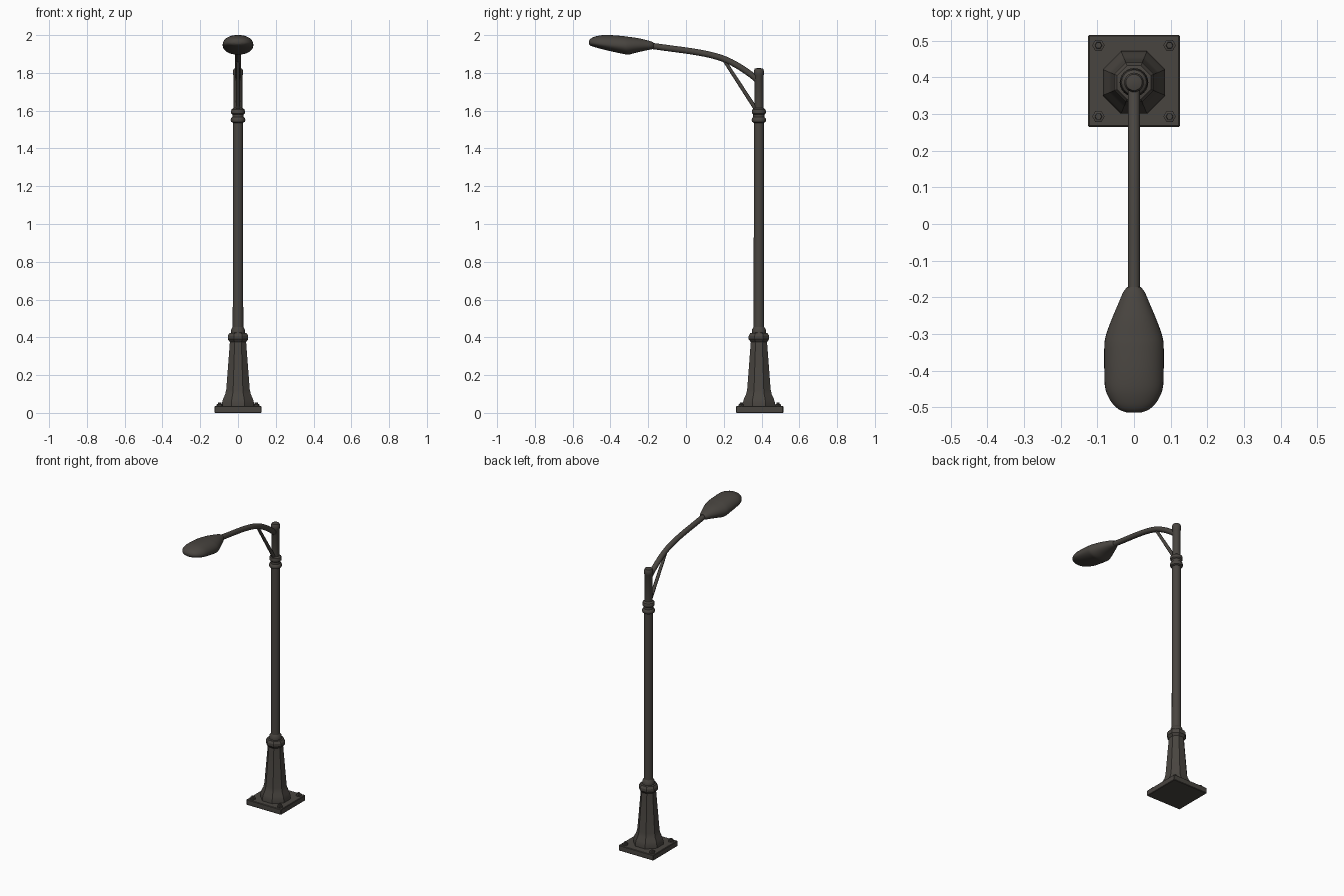
import bpy, bmesh, math
from mathutils import Vector

if "Cube" in bpy.data.objects:
    bpy.data.objects.remove(bpy.data.objects["Cube"])

PY = 0.386  # pole axis
metal = bpy.data.materials.new("dark bronze metal")
metal.diffuse_color = (0.066, 0.059, 0.051, 1)
metal.use_nodes = True
metal.node_tree.nodes["Principled BSDF"].inputs["Base Color"].default_value = metal.diffuse_color


def make(name, bm, angle=35):
    bmesh.ops.recalc_face_normals(bm, faces=bm.faces)
    me = bpy.data.meshes.new(name)
    bm.to_mesh(me)
    bm.free()
    ob = bpy.data.objects.new(name, me)
    bpy.context.collection.objects.link(ob)
    me.materials.append(metal)
    bpy.ops.object.select_all(action='DESELECT')
    ob.select_set(True)
    bpy.context.view_layer.objects.active = ob
    bpy.ops.object.shade_smooth_by_angle(angle=math.radians(angle))
    return ob


def loft(name, rings, angle=35):
    """Skin a list of equal-length point rings and cap both ends."""
    bm = bmesh.new()
    vr = [[bm.verts.new(p) for p in r] for r in rings]
    n = len(vr[0])
    for a, b in zip(vr, vr[1:]):
        for i in range(n):
            j = (i + 1) % n
            bm.faces.new((a[i], a[j], b[j], b[i]))
    bm.faces.new(vr[0])
    bm.faces.new(vr[-1])
    return make(name, bm, angle)


def turned(name, profile, sides, x=0, y=PY, phase=0.0, angle=35):
    """Solid of revolution from (radius, z) pairs."""
    rings = []
    for r, z in profile:
        rings.append([(x + r * math.cos(phase + math.tau * i / sides),
                       y + r * math.sin(phase + math.tau * i / sides), z) for i in range(sides)])
    return loft(name, rings, angle)


def tube(name, pts, radii, sides=16):
    """Round bar along a path in the y-z plane."""
    rings = []
    for k, (y, z) in enumerate(pts):
        a, b = pts[max(k - 1, 0)], pts[min(k + 1, len(pts) - 1)]
        t = Vector((0, b[0] - a[0], b[1] - a[1])).normalized()
        nrm = Vector((0, -t.z, t.y))
        c = Vector((0, y, z))
        rings.append([c + radii[k] * (Vector((math.cos(u), 0, 0)) + nrm * math.sin(u))
                      for u in (math.tau * i / sides for i in range(sides))])
    return loft(name, rings)


def smooth_path(pts, steps=6):
    """Catmull-Rom interpolation of tuples."""
    p = [pts[0]] + pts + [pts[-1]]
    out = []
    for k in range(1, len(p) - 2):
        for s in range(steps):
            t = s / steps
            out.append(tuple(0.5 * (2 * b + (c - a) * t + (2 * a - 5 * b + 4 * c - d) * t * t
                                    + (3 * b - a - 3 * c + d) * t ** 3)
                             for a, b, c, d in zip(p[k - 1], p[k], p[k + 1], p[k + 2])))
    return out + [pts[-1]]


# Square base plate with a small bevel
bm = bmesh.new()
bmesh.ops.create_cube(bm, size=1)
for v in bm.verts:
    v.co = (v.co.x * 0.25, 0.39 + v.co.y * 0.25, 0.018 + v.co.z * 0.036)
bmesh.ops.bevel(bm, geom=bm.edges[:], offset=0.003, segments=1, affect='EDGES')
make("base_plate", bm, 30)

# Anchor bolts at the plate corners
for sx in (-1, 1):
    for sy in (-1, 1):
        turned("anchor_bolt", [(0.017, 0.03), (0.017, 0.045), (0.010, 0.047), (0.009, 0.054)],
               6, sx * 0.097, 0.39 + sy * 0.097)

# Octagonal tapering pedestal with a flared foot
k = 1 / math.cos(math.pi / 8)
turned("pedestal", [(w * k, z) for w, z in (
    (0.085, 0.03), (0.085, 0.052), (0.079, 0.075), (0.068, 0.098), (0.062, 0.125),
    (0.043, 0.375), (0.054, 0.390), (0.054, 0.408), (0.046, 0.422), (0.034, 0.425))],
    8, phase=math.pi / 8, angle=25)

# Round ring on top of the pedestal
turned("pedestal_ring", [(0.036, 0.41), (0.038, 0.425), (0.036, 0.442), (0.028, 0.455)], 24)

# Pole shaft and its rounded cap
turned("pole", [(0.028, 0.40), (0.0265, 1.57)], 24)
turned("pole_top", [(0.0235, 1.55), (0.0235, 1.785), (0.0265, 1.79), (0.0265, 1.812),
                    (0.022, 1.822), (0.010, 1.825)], 24)

# Double collar below the arm
turned("pole_collar", [(0.026, 1.535), (0.036, 1.541), (0.039, 1.550), (0.036, 1.560),
                       (0.030, 1.566), (0.030, 1.580), (0.036, 1.586), (0.037, 1.598),
                       (0.034, 1.607), (0.024, 1.614)], 24)

# Curved arm and straight brace
arm = smooth_path([(0.386, 1.755), (0.345, 1.79), (0.28, 1.834), (0.21, 1.870), (0.13, 1.895),
                   (0.03, 1.914), (-0.08, 1.929), (-0.22, 1.948)])
tube("arm", arm, [0.0165] * len(arm))
tube("brace", [(0.205, 1.862), (0.375, 1.60)], [0.009, 0.011], 12)

# Lamp head: stations of (y, half width, top z, rim z, bottom z)
stations = smooth_path([
    (-0.172, 0.018, 1.961, 1.944, 1.928),
    (-0.185, 0.029, 1.967, 1.945, 1.924),
    (-0.215, 0.042, 1.975, 1.945, 1.918),
    (-0.260, 0.061, 1.985, 1.944, 1.908),
    (-0.305, 0.077, 1.991, 1.942, 1.897),
    (-0.335, 0.081, 1.995, 1.944, 1.901),
    (-0.400, 0.081, 2.000, 1.949, 1.915),
    (-0.450, 0.078, 1.999, 1.954, 1.927),
    (-0.485, 0.062, 1.991, 1.958, 1.937),
    (-0.505, 0.042, 1.981, 1.960, 1.944),
    (-0.514, 0.020, 1.970, 1.961, 1.953)], 4)
rings = []
for y, w, top, rim, bot in stations:
    ring = []
    for i in range(32):
        c, s = math.cos(math.tau * i / 32), math.sin(math.tau * i / 32)
        h = (top - rim) if s > 0 else (rim - bot)
        ring.append((w * math.copysign(abs(c) ** 0.9, c), y, rim + h * s))
    rings.append(ring)
loft("lamp_head", rings, 50)
